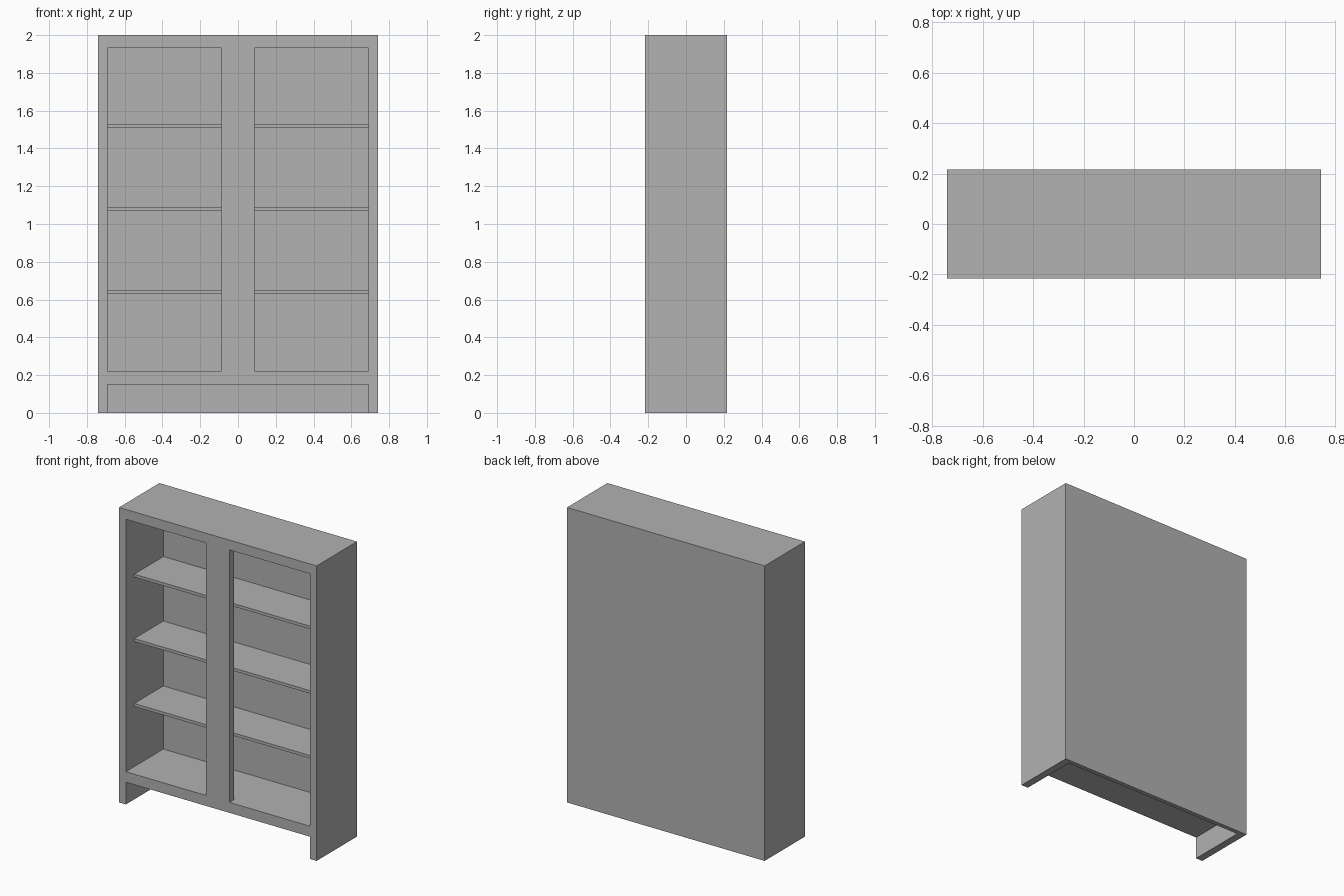
import bpy
import bmesh
from mathutils import Vector

cube = bpy.data.objects.get("Cube")
if cube:
    bpy.data.objects.remove(cube, do_unlink=True)

W, D, H = 0.741, 0.216, 2.0      # half width, half depth, height
INNER = 0.69                     # half width of the inside
STILE = 0.087                    # half width of the centre stile
BACK = D - 0.03                  # inner face of the back panel
FLOOR, CEIL, TOE = 0.222, 1.933, 0.151

grey = bpy.data.materials.new("plain_grey")
grey.use_nodes = True
colour = (0.445, 0.445, 0.445, 1)
grey.diffuse_color = colour
grey.node_tree.nodes["Principled BSDF"].inputs["Base Color"].default_value = colour


def box(name, low, high):
    """Box between two opposite corners."""
    low, high = Vector(low), Vector(high)
    bm = bmesh.new()
    bmesh.ops.create_cube(bm, size=1)
    bmesh.ops.scale(bm, vec=high - low, verts=bm.verts)
    bmesh.ops.translate(bm, vec=(low + high) / 2, verts=bm.verts)
    mesh = bpy.data.meshes.new(name)
    bm.to_mesh(mesh)
    bm.free()
    mesh.materials.append(grey)
    obj = bpy.data.objects.new(name, mesh)
    bpy.context.collection.objects.link(obj)
    return obj


def carve(target, low, high):
    """Cut a box-shaped hollow out of the target."""
    cutter = box("cutter", low, high)
    cutter.hide_render = True
    mod = target.modifiers.new("hollow", "BOOLEAN")
    mod.operation = "DIFFERENCE"
    mod.solver = "EXACT"
    mod.object = cutter
    bpy.context.view_layer.objects.active = target
    bpy.ops.object.modifier_apply(modifier=mod.name)
    bpy.data.objects.remove(cutter, do_unlink=True)


# Cabinet body: inside space, toe space, then the two front openings
body = box("cabinet_body", (-W, -D, 0), (W, D, H))
carve(body, (-INNER, -D + 0.05, FLOOR), (INNER, BACK, CEIL))
carve(body, (-INNER, -D - 0.1, -0.1), (INNER, BACK, TOE))
for left, right in ((-INNER, -STILE), (STILE, INNER)):
    carve(body, (left, -D - 0.1, FLOOR), (right, 0, CEIL))

# Full-width shelves, set back from the front
for i, top in enumerate((0.65, 1.09, 1.527)):
    box(f"shelf_{i + 1}", (-INNER, -D + 0.09, top - 0.02), (INNER, BACK, top))
